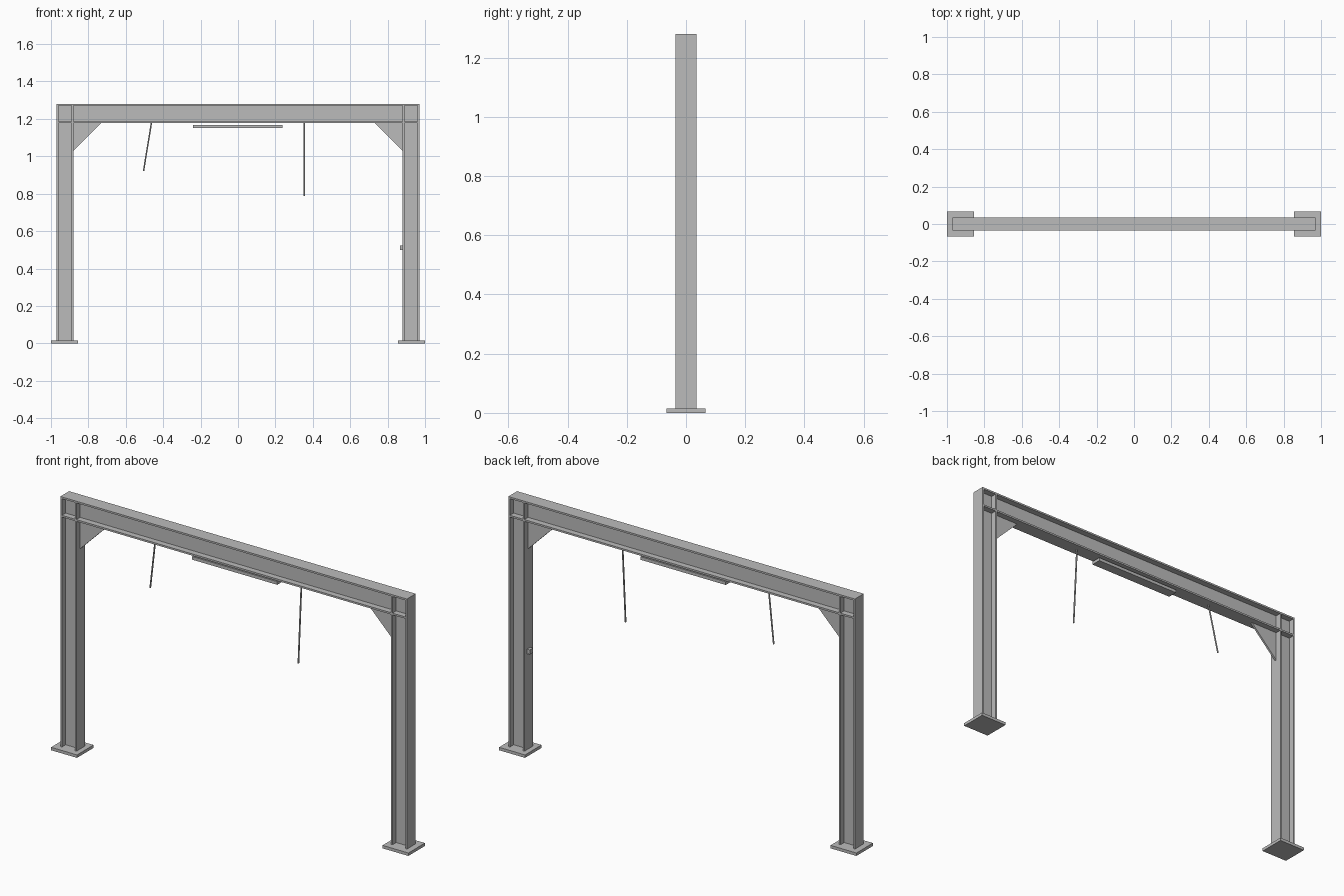
import bpy
import bmesh
from mathutils import Vector

if "Cube" in bpy.data.objects:
    bpy.data.objects.remove(bpy.data.objects["Cube"])

steel = bpy.data.materials.new("steel grey")
steel.diffuse_color = (0.5, 0.5, 0.5, 1)
steel.use_nodes = True
steel.node_tree.nodes["Principled BSDF"].inputs["Base Color"].default_value = steel.diffuse_color

TOP, BEAM_BOTTOM, HALF_D, T = 1.28, 1.178, 0.035, 0.009


def finish(name, bm):
    bmesh.ops.recalc_face_normals(bm, faces=bm.faces)
    me = bpy.data.meshes.new(name)
    bm.to_mesh(me)
    bm.free()
    me.materials.append(steel)
    ob = bpy.data.objects.new(name, me)
    bpy.context.collection.objects.link(ob)
    return ob


def prism(name, points, offset):
    """Extrude a planar outline along an offset."""
    bm = bmesh.new()
    face = bm.faces.new([bm.verts.new(p) for p in points])
    ext = bmesh.ops.extrude_face_region(bm, geom=[face])
    moved = [g for g in ext["geom"] if isinstance(g, bmesh.types.BMVert)]
    bmesh.ops.translate(bm, verts=moved, vec=offset)
    return finish(name, bm)


def box(name, x0, x1, y0, y1, z0, z1):
    return prism(name, [(x0, y0, z0), (x1, y0, z0), (x1, y1, z0), (x0, y1, z0)],
                 (0, 0, z1 - z0))


def i_profile(a0, a1, web=0.005):
    """I-section outline as (a, y) pairs, flanges at a0 and a1."""
    d = HALF_D
    return [(a0, -d), (a0 + T, -d), (a0 + T, -web), (a1 - T, -web),
            (a1 - T, -d), (a1, -d), (a1, d), (a1 - T, d),
            (a1 - T, web), (a0 + T, web), (a0 + T, d), (a0, d)]


def rod(name, start, end, r=0.004):
    """Thin hanging rod between two points."""
    a, b = Vector(start), Vector(end)
    bm = bmesh.new()
    bmesh.ops.create_cone(bm, cap_ends=True, segments=8, radius1=r, radius2=r,
                          depth=(b - a).length)
    ob = finish(name, bm)
    ob.location = (a + b) / 2
    ob.rotation_euler = (b - a).to_track_quat('Z', 'Y').to_euler()
    return ob


# cross beam
prism("cross_beam", [(-0.97, y, z) for z, y in i_profile(BEAM_BOTTOM, TOP)],
      (1.94, 0, 0))

# columns, base plates and corner gussets on both sides
for s, side in ((-1, "left"), (1, "right")):
    prism(side + "_column",
          [(s * x, y, 0.015) for x, y in i_profile(0.88, 0.97)],
          (0, 0, TOP - T - 0.015))
    x0, x1 = sorted((s * 0.855, s * 1.0))
    box(side + "_base_plate", x0, x1, -0.066, 0.066, 0, 0.015)
    prism(side + "_gusset",
          [(s * 0.88, -0.005, BEAM_BOTTOM), (s * 0.73, -0.005, BEAM_BOTTOM),
           (s * 0.88, -0.005, 1.028)], (0, 0.01, 0))

# lamp strip under the beam and switch box on the right column
box("lamp_strip", -0.24, 0.237, -0.025, 0.025, 1.152, 1.168)
box("switch_box", 0.865, 0.88, -0.013, 0.013, 0.50, 0.523)

# hanging rods, slightly swung
rod("left_hanging_rod", (-0.463, 0, BEAM_BOTTOM), (-0.505, 0.02, 0.922))
rod("right_hanging_rod", (0.355, 0, BEAM_BOTTOM), (0.355, -0.024, 0.787))
